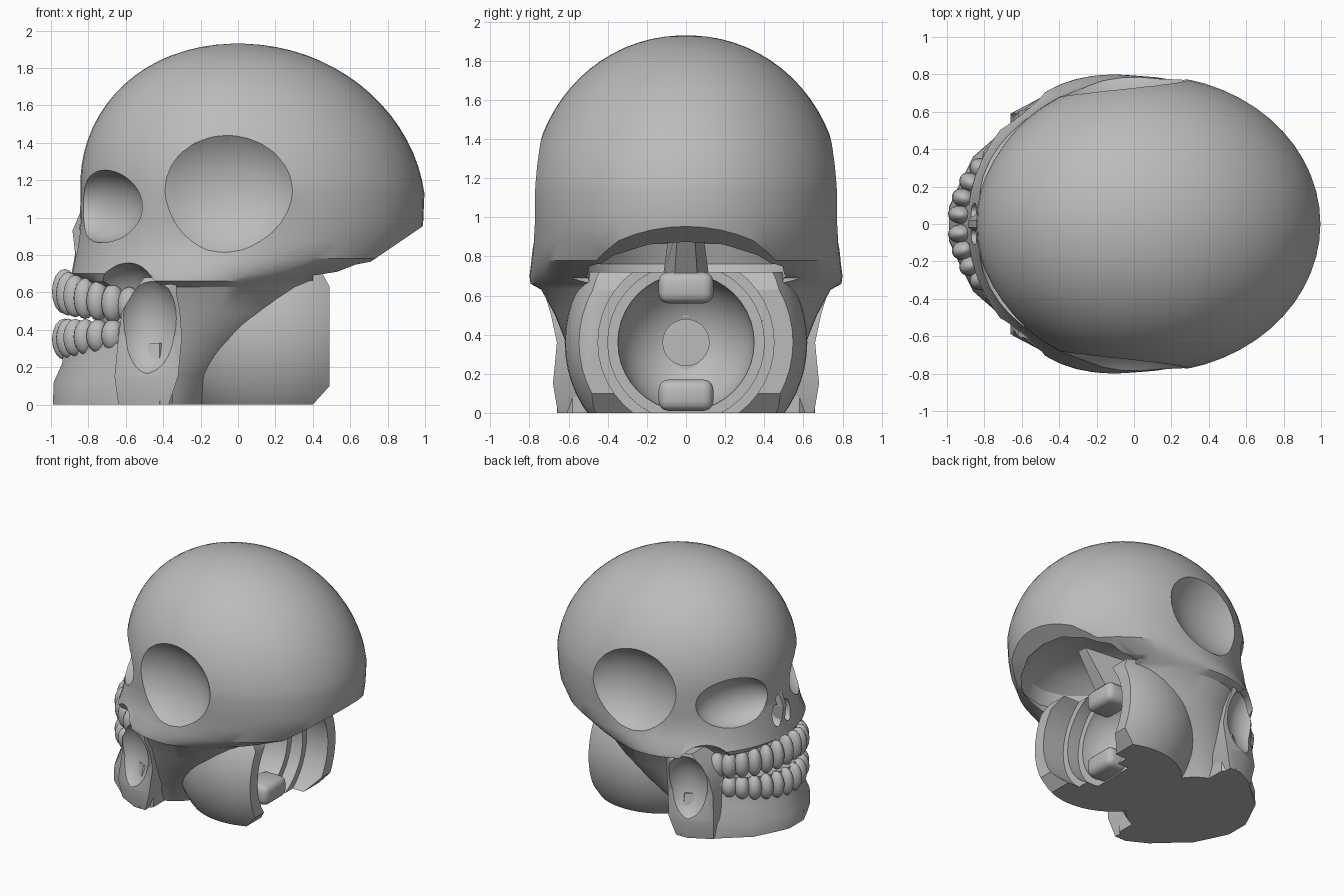
import bpy, bmesh
from math import sin, cos, pi, radians, atan2
from mathutils import Vector

if "Cube" in bpy.data.objects:
    bpy.data.objects.remove(bpy.data.objects["Cube"], do_unlink=True)

bone = bpy.data.materials.new("bone grey")
bone.use_nodes = True
bone.diffuse_color = (0.5, 0.5, 0.5, 1)
bone.node_tree.nodes["Principled BSDF"].inputs["Base Color"].default_value = (0.5, 0.5, 0.5, 1)


def add_object(name, bm):
    bmesh.ops.recalc_face_normals(bm, faces=bm.faces)
    mesh = bpy.data.meshes.new(name)
    bm.to_mesh(mesh)
    bm.free()
    mesh.materials.append(bone)
    obj = bpy.data.objects.new(name, mesh)
    bpy.context.collection.objects.link(obj)
    return obj


def loft(name, rings):
    bm = bmesh.new()
    rows = [[bm.verts.new(p) for p in ring] for ring in rings]
    n = len(rows[0])
    for low, high in zip(rows, rows[1:]):
        for i in range(n):
            j = (i + 1) % n
            bm.faces.new((low[i], low[j], high[j], high[i]))
    bm.faces.new(rows[0])
    bm.faces.new(rows[-1])
    return add_object(name, bm)


def oval(z, front, back, half, n=56):
    cx, rx = (front + back) / 2, (back - front) / 2
    return [(cx + rx * cos(2 * pi * i / n), half * sin(2 * pi * i / n), z) for i in range(n)]


def prism(name, profile, half):
    return loft(name, [[(x, s * half, z) for x, z in profile] for s in (-1, 1)])


def ball(name, centre, radii, turn=0, seg=40):
    bm = bmesh.new()
    bmesh.ops.create_uvsphere(bm, u_segments=seg, v_segments=seg // 2, radius=1)
    obj = add_object(name, bm)
    obj.location, obj.scale, obj.rotation_euler = centre, radii, (0, 0, turn)
    return obj


def tube(name, x0, x1, r, z=0.36, n=40):
    return loft(name, [[(x, r * cos(2 * pi * i / n), z + r * sin(2 * pi * i / n))
                        for i in range(n)] for x in (x0, x1)])


def rounded_block(name, centre, size, bevel):
    bm = bmesh.new()
    bmesh.ops.create_cube(bm, size=1)
    for v in bm.verts:
        v.co = Vector(a * b for a, b in zip(v.co, size)) + Vector(centre)
    bmesh.ops.bevel(bm, geom=bm.edges[:], offset=bevel, segments=3, profile=0.5, affect='EDGES')
    return add_object(name, bm)


def combine(obj, cutter, operation='DIFFERENCE'):
    bpy.context.view_layer.update()
    bpy.context.view_layer.objects.active = obj
    mod = obj.modifiers.new("cut", 'BOOLEAN')
    mod.operation, mod.solver, mod.object = operation, 'EXACT', cutter
    bpy.ops.object.modifier_apply(modifier=mod.name)
    bpy.data.objects.remove(cutter, do_unlink=True)


# Skull: base, cheekbone flare and dome as stacked ovals
base = [(0, -0.74, -0.1, 0.45), (0.16, -0.74, 0.02, 0.5), (0.35, -0.75, 0.27, 0.61),
        (0.5, -0.76, 0.45, 0.67), (0.63, -0.79, 0.52, 0.74), (0.66, -0.85, 0.54, 0.795),
        (0.7, -0.89, 0.68, 0.8), (0.78, -0.875, 0.9, 0.79), (0.88, -0.86, 0.975, 0.78),
        (0.97, -0.845, 0.99, 0.785)]
rings = [oval(*r) for r in base]
for k in range(18):
    t = radians(2 + 86 * k / 17)
    cx, w = 0.08 * (1 - sin(t)), cos(t) ** 0.97
    rings.append(oval(1.1 + 0.83 * sin(t), cx - 0.92 * w, cx + 0.92 * w, 0.795 * w))
skull = loft("skull", rings)

# Sloped back of the skull and its hollow underside
combine(skull, prism("back_cut", [(0.4, 0.69), (0.66, 0.73), (1.1, 1.03), (1.1, -0.1), (0.4, -0.1)], 1.2))
combine(skull, ball("under_cut", (0.45, 0, 0.76), (0.47, 0.54, 0.27), seg=16))

# Temples, eye sockets, cheek hollows and nostrils on both sides
for s in (-1, 1):
    combine(skull, ball("temple_cut", (-0.11, s * 0.95, 1.155), (0.48, 0.33, 0.4)))
    combine(skull, ball("eye_cut", (-0.73, s * 0.41, 1.06), (0.17, 0.31, 0.195), s * -atan2(0.66, 0.92)))
    combine(skull, ball("cheek_cut", (-0.61, s * 0.62, 0.5), (0.25, 0.24, 0.26)))
    combine(skull, ball("nose_cut", (-0.89, s * 0.065, 0.87), (0.12, 0.05, 0.09), seg=20))

# Nasal bridge
loft("nose_bridge", [[(-0.8, -h, z), (x, -0.02, z), (x, 0.02, z), (-0.8, h, z)]
                     for z, x, h in ((0.8, -0.87, 0.02), (0.93, -0.885, 0.06), (1.06, -0.83, 0.1))])

# Neck socket: a trimmed ball with a round mouth
socket = ball("neck_socket", (0.2, 0, 0.36), (0.62, 0.62, 0.62), seg=56)
combine(socket, prism("trim", [(-0.35, 0), (0.4, 0), (0.49, 0.1), (0.49, 0.63),
                               (0.44, 0.72), (-0.35, 0.72)], 1), 'INTERSECT')
for part in (socket, skull):
    combine(part, tube("mouth_cut", 0.3, 0.9, 0.45))
    combine(part, tube("groove_cut", 0.2, 0.32, 0.4))
    combine(part, ball("cup_cut", (0.22, 0, 0.36), (0.35, 0.35, 0.35)))
tube("socket_post", -0.25, 0.02, 0.12)
for z, name in ((0.64, "upper_clip"), (0.09, "lower_clip")):
    rounded_block(name, (0.24, 0, z), (0.22, 0.28, 0.16), 0.05)

# Ridge inside the hollow
loft("inner_ridge", [[(0.12, -h, z), (x, -h / 2, z), (x, h / 2, z), (0.12, h, z)]
                     for z, x, h in ((0.68, 0.3, 0.12), (0.97, 0.5, 0.08))])

# Lower jaw: chin and body
half_outline = [(-0.99, 0.09), (-0.94, 0.2), (-0.86, 0.36), (-0.62, 0.57), (-0.42, 0.66), (-0.35, 0.58)]
outline = half_outline + [(x, -y) for x, y in reversed(half_outline)]
levels = []
for z, shrink, pull in ((0, 1, 0), (0.12, 1, 0.005), (0.22, 0.97, 0.05), (0.33, 0.93, 0.06)):
    levels.append([(x + pull if x < -0.5 else x, y * shrink, z) for x, y in outline])
loft("jaw", levels)

# Jaw branches rising to the cheekbones, each with a shallow round dent
branch = [(0, -0.64, -0.37, 0.655), (0.15, -0.66, -0.32, 0.68), (0.36, -0.64, -0.3, 0.66),
          (0.5, -0.62, -0.31, 0.69), (0.6, -0.56, -0.33, 0.72), (0.68, -0.5, -0.36, 0.73)]
for s, side in ((-1, "right"), (1, "left")):
    rows = [[(a, s * 0.42, z), (a, s * (y - 0.09), z), (a + 0.17, s * y, z), (b, s * y, z),
             (b - 0.02, s * 0.42, z)] for z, a, b, y in branch]
    ramus = loft(side + "_jaw_branch", rows)
    combine(ramus, ball("dent", (-0.5, s * 0.76, 0.42), (0.19, 0.2, 0.28), s * -0.4))

# Gums
loft("upper_gum", [oval(z, f, -0.1, h) for z, f, h in
                   ((0.49, -0.92, 0.41), (0.6, -0.93, 0.42), (0.76, -0.87, 0.4))])
loft("lower_gum", [oval(z, f, -0.1, h) for z, f, h in
                   ((0.1, -0.9, 0.38), (0.3, -0.9, 0.4), (0.44, -0.92, 0.41))])

# Teeth along the arch
for s, side in ((-1, "right"), (1, "left")):
    for i in range(7):
        t = radians(6.5 + 11.5 * i)
        place = (-0.465 - 0.465 * cos(t), s * 0.445 * sin(t))
        f = i / 6
        wide = 0.05 + 0.015 * f
        ball(f"{side}_upper_tooth_{i + 1}", (*place, 0.605 - 0.075 * f),
             (0.068, wide, 0.12 - 0.02 * f), -s * t, 16)
        ball(f"{side}_lower_tooth_{i + 1}", (*place, 0.35 + 0.025 * f),
             (0.068, wide, 0.11 - 0.03 * f), -s * t, 16)

# Smooth shading with sharp creases
bpy.ops.object.select_all(action='DESELECT')
for obj in bpy.context.collection.objects:
    if obj.type == 'MESH' and bone.name in obj.data.materials:
        obj.select_set(True)
        bpy.context.view_layer.objects.active = obj
bpy.ops.object.shade_smooth_by_angle(angle=radians(30))
